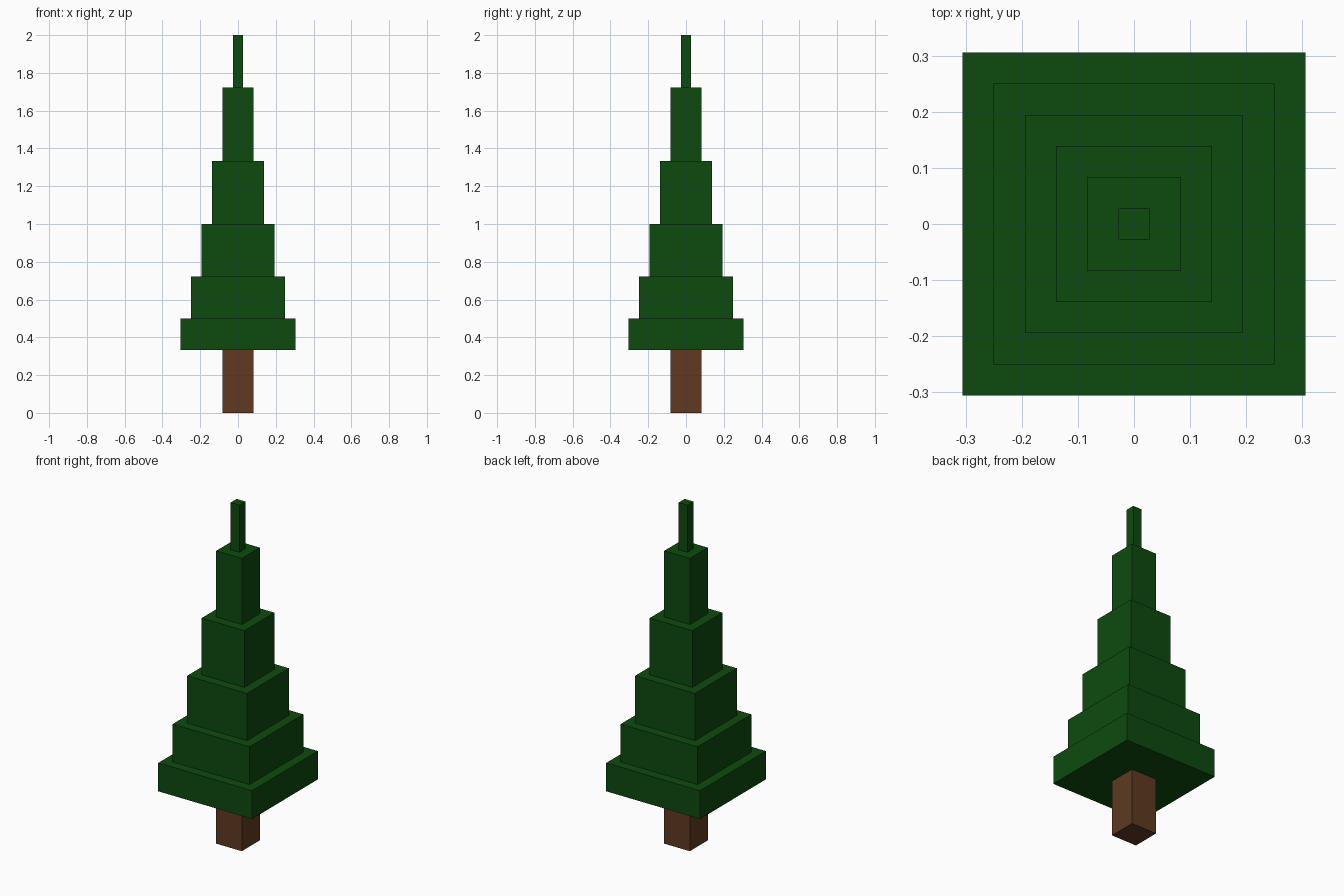
import bpy

if "Cube" in bpy.data.objects:
    bpy.data.objects.remove(bpy.data.objects["Cube"])

U = 1 / 36  # model grid unit


def material(name, rgb):
    m = bpy.data.materials.new(name)
    m.diffuse_color = (*rgb, 1)
    m.use_nodes = True
    m.node_tree.nodes["Principled BSDF"].inputs["Base Color"].default_value = m.diffuse_color
    return m


def box(name, half, z0, height, mat):
    bpy.ops.mesh.primitive_cube_add(size=1, location=(0, 0, (z0 + height / 2) * U))
    ob = bpy.context.object
    ob.name = name
    ob.scale = (2 * half * U, 2 * half * U, height * U)
    bpy.ops.object.transform_apply(location=False, rotation=False, scale=True)
    ob.data.materials.append(mat)


bark = material("bark brown", (0.114, 0.042, 0.0152))
needles = material("needle green", (0.004, 0.0685, 0.0044))

# Square trunk
box("trunk", 3, 0, 12, bark)

# Stacked foliage tiers, each narrower and taller, ending in a thin tip
z = 12
for i, height in enumerate((6, 8, 10, 12, 14, 10)):
    name = "tree_tip" if i == 5 else f"foliage_tier_{i + 1}"
    box(name, 11 - 2 * i, z, height, needles)
    z += height
